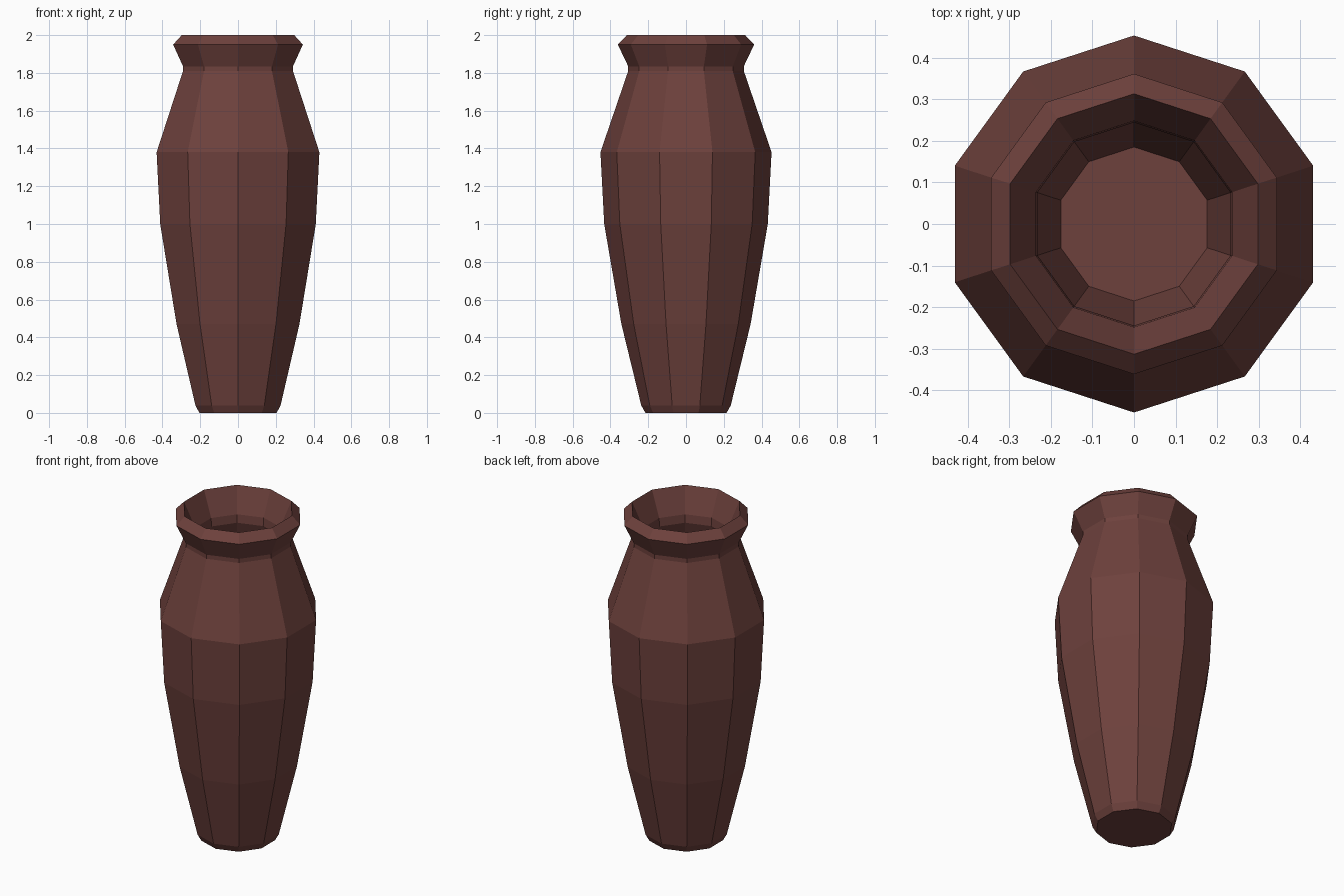
import bpy, bmesh
from math import pi, sin, cos

if "Cube" in bpy.data.objects:
    bpy.data.objects.remove(bpy.data.objects["Cube"])

SIDES = 10

# Radius / height profile: outside from foot to lip, then inside down to the floor
PROFILE = [
    (0.215, 0.0), (0.237, 0.04), (0.342, 0.47), (0.433, 1.0), (0.453, 1.38),
    (0.306, 1.81), (0.306, 1.835), (0.361, 1.95), (0.313, 2.0),
    (0.248, 1.85), (0.244, 1.80), (0.395, 1.365), (0.378, 1.01),
    (0.288, 0.48), (0.185, 0.06),
]


def lathe(name, profile, sides):
    bm = bmesh.new()
    rings = []
    for r, z in profile:
        angles = [pi / 2 + 2 * pi * i / sides for i in range(sides)]
        rings.append([bm.verts.new((r * cos(a), r * sin(a), z)) for a in angles])
    for low, high in zip(rings, rings[1:]):
        for i in range(sides):
            j = (i + 1) % sides
            bm.faces.new((low[i], low[j], high[j], high[i]))
    bm.faces.new(rings[0][::-1])   # underside
    bm.faces.new(rings[-1])        # inner floor
    bmesh.ops.recalc_face_normals(bm, faces=bm.faces)
    mesh = bpy.data.meshes.new(name)
    bm.to_mesh(mesh)
    bm.free()
    obj = bpy.data.objects.new(name, mesh)
    bpy.context.collection.objects.link(obj)
    return obj


# Hollow ten-sided vase in dark clay
vase = lathe("vase", PROFILE, SIDES)
clay = bpy.data.materials.new("dark_clay")
clay.diffuse_color = (0.155, 0.053, 0.046, 1.0)
clay.use_nodes = True
clay.node_tree.nodes["Principled BSDF"].inputs["Base Color"].default_value = clay.diffuse_color
vase.data.materials.append(clay)
